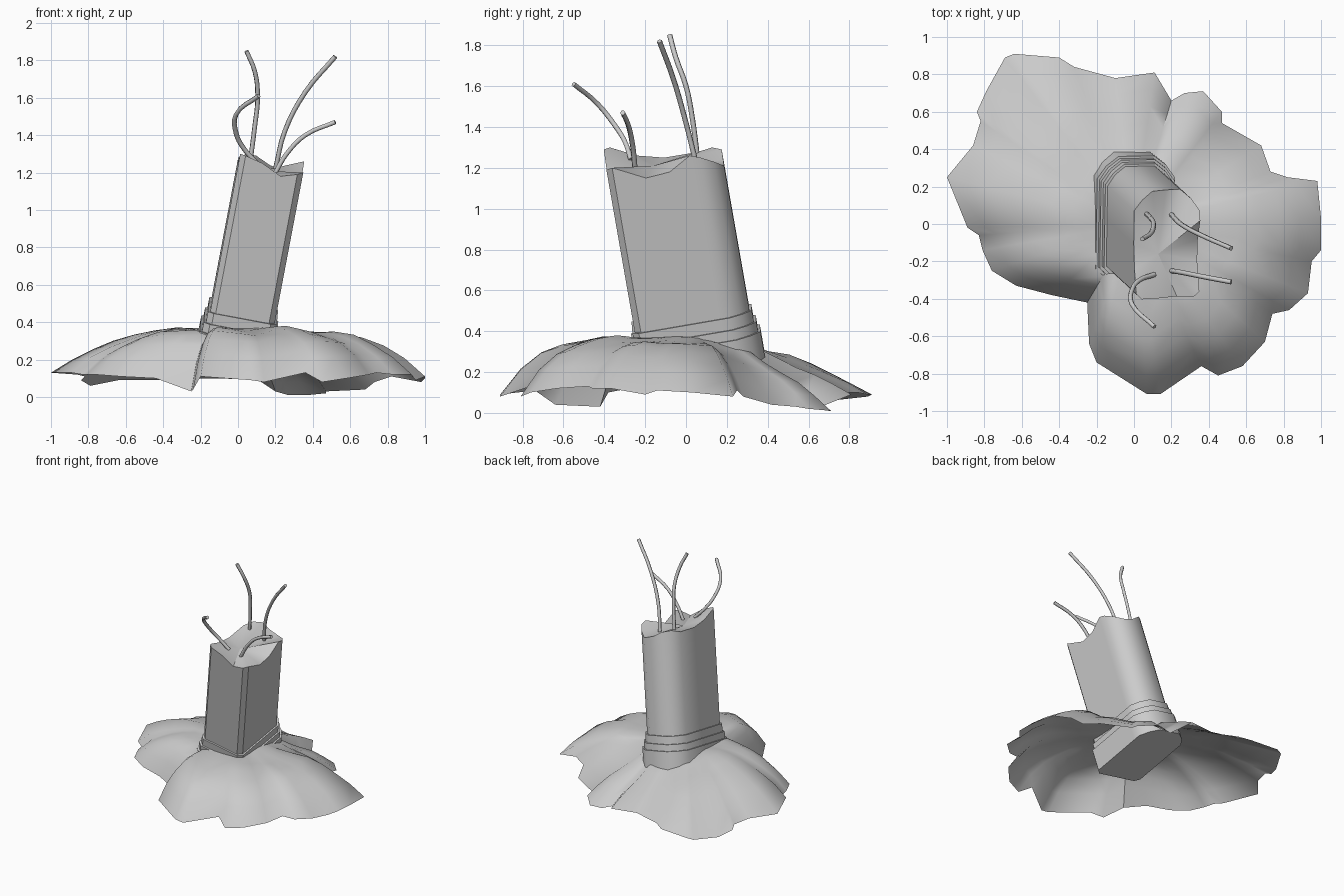
import bpy
import math
from mathutils import Vector, noise

if "Cube" in bpy.data.objects:
    bpy.data.objects.remove(bpy.data.objects["Cube"], do_unlink=True)


def make_material(name, colour):
    mat = bpy.data.materials.new(name)
    mat.use_nodes = True
    mat.diffuse_color = colour
    mat.node_tree.nodes["Principled BSDF"].inputs["Base Color"].default_value = colour
    return mat


grey = make_material("concrete_grey", (0.6, 0.6, 0.6, 1))


def make_object(name, verts, faces, sharp_angle):
    mesh = bpy.data.meshes.new(name)
    mesh.from_pydata(verts, [], faces)
    mesh.materials.append(grey)
    mesh.shade_smooth()
    mesh.set_sharp_from_angle(angle=math.radians(sharp_angle))
    obj = bpy.data.objects.new(name, mesh)
    bpy.context.collection.objects.link(obj)
    return obj


def wall_faces(start, count):
    """Quads joining a ring of vertices to the ring stored after it."""
    return [(start + i, start + (i + 1) % count,
             start + count + (i + 1) % count, start + count + i)
            for i in range(count)]


# Mound: ragged rim (x, y, z in hundredths), swelling to a plateau in the middle
RIM = [
    (100, 3, 10), (98, 23, 8), (82, 25, 11), (73, 28, 8), (68, 42, 4),
    (47, 54, 3), (47, 60, 2), (37, 71, 1), (27, 70, 1), (20, 66, 3),
    (11, 81, 9), (-10, 78, 10), (-32, 84, 10), (-40, 89, 9), (-64, 91, 9),
    (-69, 89, 8), (-79, 71, 6), (-84, 60, 9), (-82, 55, 11), (-86, 42, 12),
    (-100, 25, 13), (-89, -2, 13), (-83, -6, 12), (-81, -14, 12),
    (-76, -25, 12), (-63, -33, 11), (-44, -38, 10), (-25, -42, 3),
    (-24, -64, 4), (-20, -74, 11), (7, -91, 9), (14, -91, 8), (36, -76, 13),
    (45, -81, 8), (58, -76, 10), (70, -63, 12), (74, -48, 13),
    (83, -46, 12), (93, -37, 12), (95, -20, 9), (100, -14, 11),
]
PEAK = 0.37
STEPS = [i / 9 for i in range(1, 10)]


def mound_point(rim, t):
    x, y, z = (v / 100 for v in rim)
    power = 3.4 - 1.8 * y / math.hypot(x, y)      # the back slopes more gently
    height = z + (PEAK - z) * (1 - t ** power)
    bump = noise.noise(Vector((x * t, y * t, 0)) * 4)
    return (x * t, y * t, height + 0.12 * bump * t * (1 - t))


verts = [mound_point(rim, t) for t in STEPS for rim in RIM]
n = len(RIM)
faces = [f for k in range(len(STEPS) - 1) for f in wall_faces(k * n, n)]
faces = [tuple(reversed(f)) for f in faces]
verts.append((0, 0, PEAK))
faces += [(i, (i + 1) % n, len(verts) - 1) for i in range(n)]
make_object("rubble_mound", verts, faces, 60)

# Leaning frame shared by the pillar and its plinth
FOOT = Vector((0.015, 0.04, 0.4))
AXIS = Vector((0.19, -0.175, 1)).normalized()
TILT = Vector((0, 0, 1)).rotation_difference(AXIS)


def lean(x, y, s):
    return FOOT + TILT @ Vector((x, y, s))


# Pillar outline (x, y) with the broken top height, in hundredths
OUTLINE = [
    (-17.5, -25.5, 130), (-14.5, -28.5, 129), (-5, -28.5, 125),
    (6, -28.5, 118), (14.5, -28.5, 119), (17.5, -25.5, 120),
    (17.5, -10, 115), (17.5, 2, 118), (17.5, 13, 126), (17.5, 18, 125),
    (13.5, 24, 123), (8, 28.5, 121), (0, 28.5, 124), (-8, 28.5, 129),
    (-13.5, 24, 130), (-17.5, 18, 128), (-17.5, 0, 125), (-17.5, -13, 126),
]
ring = [(x / 100, y / 100, z / 100) for x, y, z in OUTLINE]
n = len(ring)

# Pillar shaft with a jagged fan on top
bottom = [lean(x, y, 0) for x, y, _ in ring]
top = [p + AXIS * ((z - p.z) / AXIS.z) for p, (_, _, z) in zip(bottom, ring)]
faces = wall_faces(0, n)
faces += [(n + i, n + (i + 1) % n, 2 * n) for i in range(n)]
make_object("broken_pillar", bottom + top + [Vector((0.13, -0.16, 1.21))], faces, 42)

# Stepped plinth, each lower step a little wider
for name, grow, low, high in (("plinth_upper_step", 0.012, -0.1, 0.07),
                              ("plinth_middle_step", 0.024, -0.15, 0.01),
                              ("plinth_base", 0.036, -0.22, -0.04)):
    sx, sy = 1 + grow / 0.175, 1 + grow / 0.285
    verts = [lean(x * sx, y * sy, s) for s in (low, high) for x, y, _ in ring]
    faces = wall_faces(0, n) + [tuple(range(n, 2 * n)), tuple(reversed(range(n)))]
    make_object(name, verts, faces, 42)

# Bent reinforcing bars
BARS = {
    "bar_back_right": [(6, 6, 122), (9, 3, 145), (10.5, 0, 160), (9, -5, 174), (4.5, -8, 185)],
    "bar_back_left": [(20, 5, 122), (25, 0, 142), (36, -6, 163), (52, -13, 182)],
    "bar_front_left": [(20, -25, 120), (26, -26, 130), (36, -28, 140), (52, -31, 147)],
    "bar_front_right": [(11, -27, 124), (3, -30, 133), (-1, -35, 141), (-1, -43, 151), (11, -55, 161)],
}
for name, path in BARS.items():
    curve = bpy.data.curves.new(name, "CURVE")
    curve.dimensions = "3D"
    curve.bevel_depth = 0.013
    curve.bevel_resolution = 1
    curve.resolution_u = 4
    curve.use_fill_caps = True
    spline = curve.splines.new("BEZIER")
    spline.bezier_points.add(len(path) - 1)
    for knot, point in zip(spline.bezier_points, path):
        knot.co = Vector(point) / 100
        knot.handle_left_type = knot.handle_right_type = "AUTO"
    curve.materials.append(grey)
    bpy.context.collection.objects.link(bpy.data.objects.new(name, curve))
